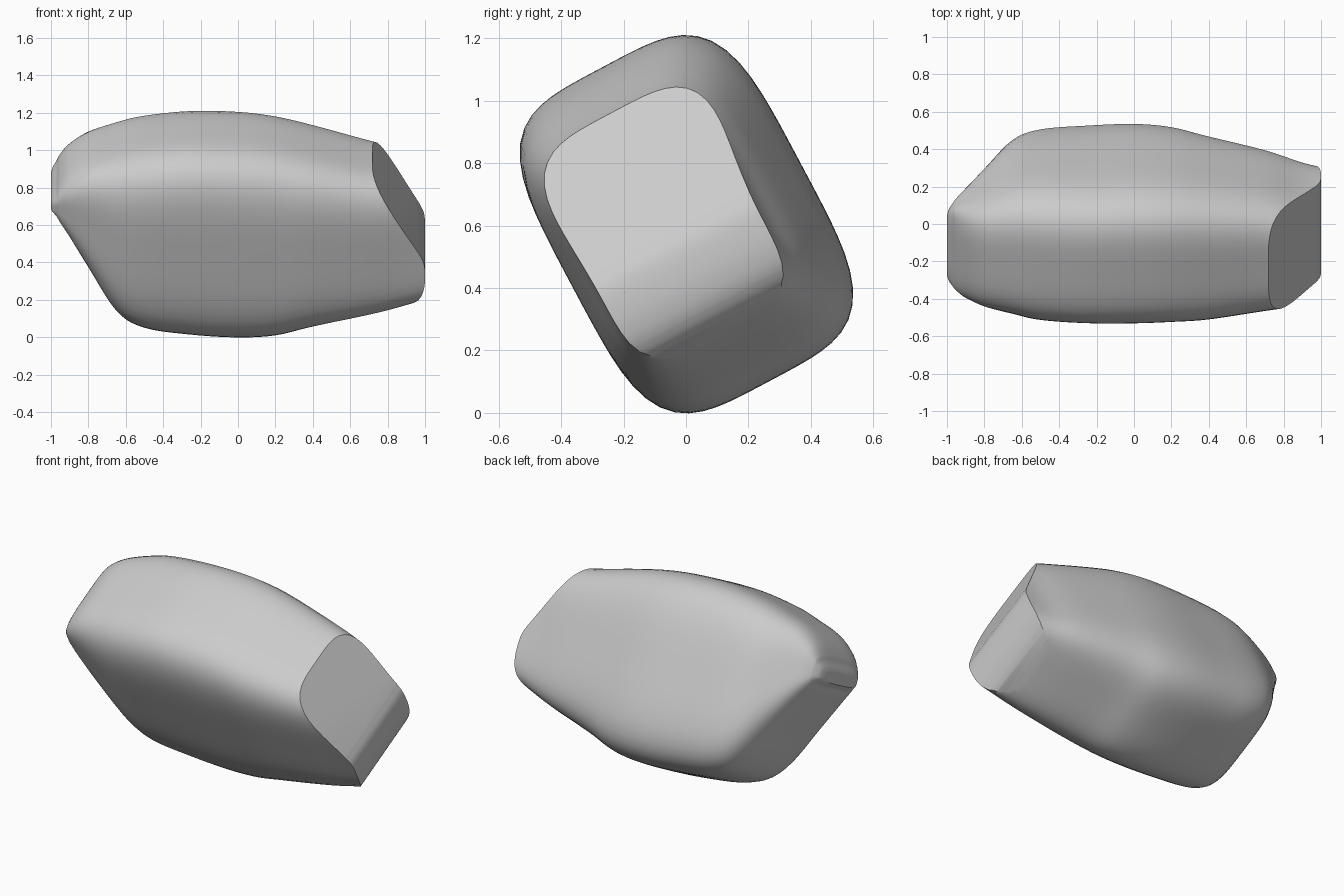
import bpy, bmesh, math
from mathutils import Vector, Matrix

if "Cube" in bpy.data.objects:
    bpy.data.objects.remove(bpy.data.objects["Cube"])

# One flat grey
grey = bpy.data.materials.new("stone grey")
grey.use_nodes = True
colour = (0.6, 0.6, 0.6, 1)
grey.diffuse_color = colour
grey.node_tree.nodes["Principled BSDF"].inputs["Base Color"].default_value = colour

# The stone is lofted along x in an upright frame, then leaned back about x
LEAN = Matrix.Translation((0, 0, 0.605)) @ Matrix.Rotation(math.radians(28), 4, 'X')

# Stations: x, bottom, top, front, back, squareness of upper and lower corners
STATIONS = [
    (-1.00, 0.175, 0.245, -0.195, 0.155, 3.6, 3.6),
    (-0.99, 0.165, 0.265, -0.22, 0.195, 3.8, 3.8),
    (-0.97, 0.145, 0.295, -0.243, 0.225, 4.0, 4.0),
    (-0.95, 0.105, 0.335, -0.258, 0.245, 4.0, 4.0),
    (-0.90, 0.02, 0.395, -0.285, 0.275, 4.0, 4.0),
    (-0.80, -0.16, 0.46, -0.325, 0.32, 4.0, 4.0),
    (-0.65, -0.42, 0.505, -0.37, 0.38, 4.0, 4.0),
    (-0.50, -0.515, 0.54, -0.40, 0.405, 4.0, 4.0),
    (-0.25, -0.555, 0.568, -0.41, 0.412, 4.0, 4.0),
    (0.00, -0.57, 0.562, -0.415, 0.415, 4.0, 4.0),
    (0.20, -0.555, 0.54, -0.415, 0.40, 4.0, 4.0),
    (0.40, -0.495, 0.50, -0.413, 0.365, 4.0, 4.1),
    (0.70, -0.415, 0.43, -0.385, 0.30, 4.0, 4.8),
    (0.90, -0.35, 0.40, -0.36, 0.24, 4.0, 6.0),
    (1.08, -0.29, 0.37, -0.345, 0.215, 4.0, 6.5),
]


def smooth_path(points, steps):
    """Catmull-Rom curve through points of any dimension."""
    pts = [Vector(p) for p in points]
    pts = [2 * pts[0] - pts[1]] + pts + [2 * pts[-1] - pts[-2]]
    out = []
    for a, b, c, d in zip(pts, pts[1:], pts[2:], pts[3:]):
        for i in range(steps):
            t = i / steps
            out.append(0.5 * (2 * b + (c - a) * t + (2 * a - 5 * b + 4 * c - d) * t * t
                              + (3 * b - a - 3 * c + d) * t ** 3))
    return out + [pts[-2]]


def section(x, low, high, front, back, upper, lower, count=72):
    """Rounded box section: superellipse halves meeting at mid height."""
    ring = []
    for i in range(count):
        a = 2 * math.pi * i / count
        c, s = math.cos(a), math.sin(a)
        power = upper if s > 0 else lower
        r = (abs(c) ** power + abs(s) ** power) ** (-1 / power)
        ring.append((x, (front + back) / 2 + r * c * (back - front) / 2,
                     (low + high) / 2 + r * s * (high - low) / 2))
    return ring


def loft(name, rings):
    """Join rings of points into a closed solid."""
    bm = bmesh.new()
    loops = [[bm.verts.new(p) for p in ring] for ring in rings]
    n = len(loops[0])
    for a, b in zip(loops, loops[1:]):
        for i in range(n):
            j = (i + 1) % n
            bm.faces.new((a[i], a[j], b[j], b[i]))
    bm.faces.new(loops[0])
    bm.faces.new(loops[-1])
    bmesh.ops.recalc_face_normals(bm, faces=bm.faces)
    mesh = bpy.data.meshes.new(name)
    bm.to_mesh(mesh)
    bm.free()
    mesh.materials.append(grey)
    obj = bpy.data.objects.new(name, mesh)
    obj.matrix_world = LEAN
    bpy.context.collection.objects.link(obj)
    return obj


stone = loft("stone_body", [section(*s) for s in smooth_path(STATIONS, 5)])

# Cutter outline: slanted end face rolling over a rounded nose into the underside
nose = smooth_path([(0.972, 0.0), (0.993, -0.05), (1.0, -0.11), (0.997, -0.19),
                    (0.98, -0.26), (0.945, -0.312), (0.89, -0.347), (0.80, -0.39)], 5)
outline = [(-1.2, 0.9), (0.436, 0.9)] + [tuple(p) for p in nose] + [(0.3, -0.66), (-1.2, -0.66)]
cutter = loft("end_cutter", [[(x, y, z) for x, z in outline] for y in (-0.7, 0.7)])
cutter.hide_render = True

# Keep only the part of the stone inside the outline
cut = stone.modifiers.new("end cut", 'BOOLEAN')
cut.operation = 'INTERSECT'
cut.solver = 'EXACT'
cut.object = cutter
bpy.context.view_layer.objects.active = stone
stone.select_set(True)
bpy.ops.object.modifier_apply(modifier=cut.name)
bpy.data.objects.remove(cutter)

bpy.ops.object.select_all(action='DESELECT')
stone.select_set(True)
bpy.ops.object.shade_smooth_by_angle(angle=math.radians(35))
